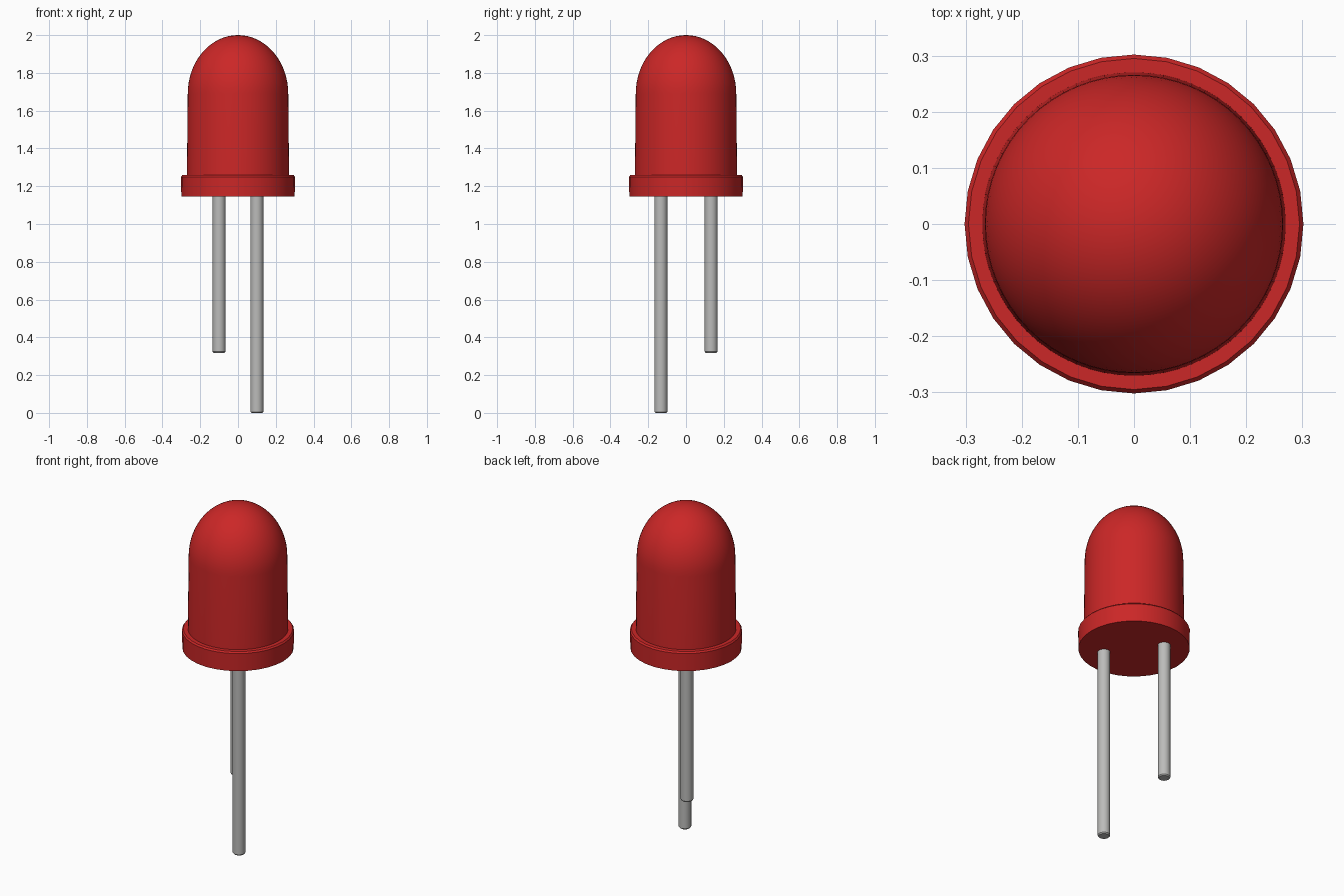
import bpy, bmesh, math

old = bpy.data.objects.get("Cube")
if old:
    bpy.data.objects.remove(old, do_unlink=True)


def material(name, color):
    m = bpy.data.materials.new(name)
    m.use_nodes = True
    m.diffuse_color = color
    m.node_tree.nodes["Principled BSDF"].inputs["Base Color"].default_value = color
    return m


def lathe(name, profile, sides, mat, x=0, y=0):
    """Spin an (radius, height) profile around the vertical axis."""
    bm = bmesh.new()
    verts = [bm.verts.new((r, 0, z)) for r, z in profile]
    edges = [bm.edges.new(pair) for pair in zip(verts, verts[1:])]
    bmesh.ops.spin(bm, geom=verts + edges, cent=(0, 0, 0), axis=(0, 0, 1),
                   angle=math.tau, steps=sides, use_merge=True)
    bmesh.ops.remove_doubles(bm, verts=bm.verts, dist=0.0001)
    bmesh.ops.recalc_face_normals(bm, faces=bm.faces)
    mesh = bpy.data.meshes.new(name)
    bm.to_mesh(mesh)
    bm.free()
    mesh.materials.append(mat)
    obj = bpy.data.objects.new(name, mesh)
    obj.location = (x, y, 0)
    bpy.context.collection.objects.link(obj)
    bpy.ops.object.select_all(action="DESELECT")
    obj.select_set(True)
    bpy.context.view_layer.objects.active = obj
    bpy.ops.object.shade_smooth_by_angle(angle=math.radians(35))
    return obj


red = material("red plastic", (0.6, 0.02, 0.02, 1))
metal = material("grey metal", (0.5, 0.5, 0.49, 1))

# Domed lens: slightly tapered barrel with an elliptical cap
steps = 16
dome = [(0.266 * math.cos(a), 1.69 + 0.31 * math.sin(a))
        for a in (math.pi / 2 * i / steps for i in range(steps + 1))]
lathe("lens", [(0, 1.2), (0.271, 1.2)] + dome, 64, red)

# Flange with a softened upper rim
lathe("flange", [(0, 1.145), (0.3, 1.145), (0.302, 1.25), (0.295, 1.259),
                 (0.272, 1.259), (0, 1.259)], 32, red)

# Long and short pins with slightly rounded tips
for name, x, y, low in (("long_pin", 0.1, -0.133, 0), ("short_pin", -0.1, 0.133, 0.318)):
    lathe(name, [(0, low), (0.029, low), (0.034, low + 0.006), (0.034, 1.16), (0, 1.16)],
          20, metal, x, y)
